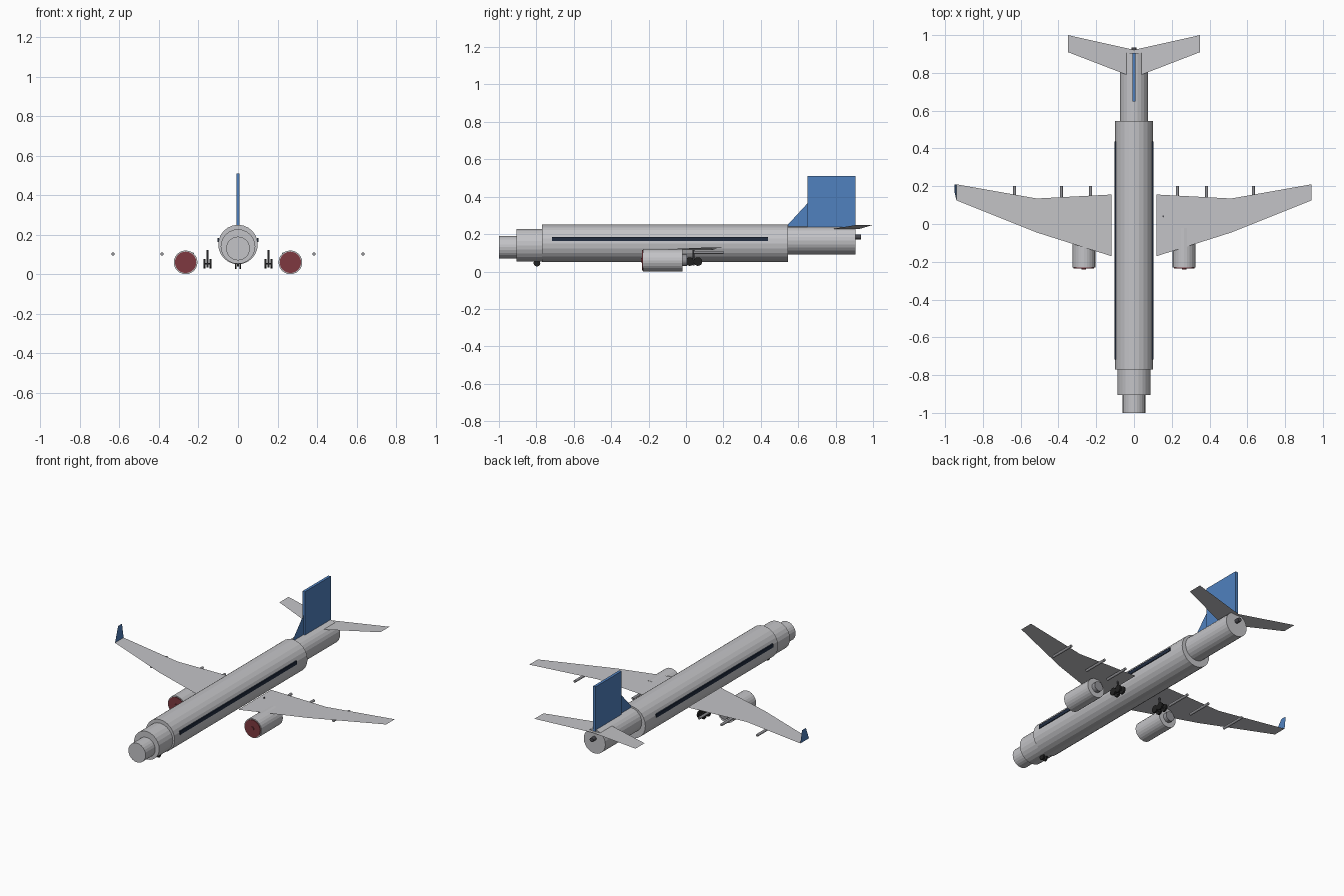
import bpy
import bmesh
from math import radians
from mathutils import Matrix, Vector

old = bpy.data.objects.get("Cube")
if old:
    bpy.data.objects.remove(old, do_unlink=True)


def material(name, rgb):
    m = bpy.data.materials.new(name)
    m.use_nodes = True
    m.diffuse_color = (*rgb, 1)
    bsdf = next(n for n in m.node_tree.nodes if n.type == 'BSDF_PRINCIPLED')
    bsdf.inputs["Base Color"].default_value = (*rgb, 1)
    return m


PALE = material("pale_grey", (0.55, 0.55, 0.57))
METAL = material("mid_grey", (0.3, 0.3, 0.32))
BLUE = material("tail_blue", (0.08, 0.22, 0.52))
NAVY = material("window_navy", (0.015, 0.025, 0.05))
RED = material("fan_maroon", (0.21, 0.04, 0.05))
DARK = material("dark_grey", (0.07, 0.07, 0.08))
BLACK = material("tyre_black", (0.015, 0.015, 0.015))

SIDES = (("left", 1), ("right", -1))
AXIS_TURN = {
    "X": Matrix.Rotation(radians(90), 4, 'Y'),
    "Y": Matrix.Rotation(radians(90), 4, 'X'),
    "Z": Matrix.Identity(4),
}


def finish(name, bm, mat):
    mesh = bpy.data.meshes.new(name)
    bm.to_mesh(mesh)
    bm.free()
    mesh.materials.append(mat)
    ob = bpy.data.objects.new(name, mesh)
    bpy.context.collection.objects.link(ob)
    return ob


def cylinder(name, centre, radius, length, axis, mat, sides=24):
    bm = bmesh.new()
    bmesh.ops.create_cone(bm, cap_ends=True, segments=sides, radius1=radius,
                          radius2=radius, depth=length,
                          matrix=Matrix.Translation(centre) @ AXIS_TURN[axis])
    return finish(name, bm, mat)


def tube(name, x, z, radius, y0, y1, mat, sides=24):
    return cylinder(name, (x, (y0 + y1) / 2, z), radius, y1 - y0, "Y", mat, sides)


def box(name, centre, size, mat):
    bm = bmesh.new()
    bmesh.ops.create_cube(bm, size=1, matrix=Matrix.Translation(centre)
                          @ Matrix.Diagonal((*size, 1)))
    return finish(name, bm, mat)


def sheet(name, points, mat):
    bm = bmesh.new()
    face = bm.faces.new([bm.verts.new(p) for p in points])
    face.normal_update()
    if face.normal.dot(Vector((0, 0, 1))) < 0:
        face.normal_flip()
    return finish(name, bm, mat)


# Stepped fuselage
tube("nose", 0, 0.13, 0.06, -1.0, -0.9, PALE)
tube("cockpit_section", 0, 0.14, 0.0875, -0.905, -0.765, PALE)
tube("cabin", 0, 0.15, 0.1, -0.77, 0.545, PALE)
tube("tail_section", 0, 0.165, 0.075, 0.54, 0.905, PALE)
tube("tail_exhaust", 0, 0.185, 0.013, 0.89, 0.935, DARK, 12)

# Upright fin with a thin dorsal fillet
box("fin", (0, 0.778, 0.37), (0.017, 0.257, 0.28), BLUE)
sheet("dorsal_fillet", [(0, 0.535, 0.24), (0, 0.65, 0.24), (0, 0.65, 0.365)], BLUE)

# Plan outlines of the lifting surfaces, as span and chord positions
WING = [(0.12, -0.17), (0.515, -0.045), (0.94, 0.125),
        (0.94, 0.21), (0.515, 0.135), (0.12, 0.156)]
STABILISER = [(0, 0.775), (0.35, 0.91), (0.35, 1.0), (0, 0.922)]

for side, s in SIDES:
    # Wing and tailplane sheets with slight dihedral
    root = 0.113 if s > 0 else 0.122
    slope = 0.017
    sheet(side + "_wing", [(s * x, y, root + slope * x) for x, y in WING], PALE)
    sheet(side + "_stabiliser",
          [(s * x, y, 0.226 + 0.066 * x) for x, y in STABILISER], PALE)

    # Window band
    box(side + "_window_band", (s * 0.099, -0.14, 0.173),
        (0.008, 1.155, 0.022), NAVY)

    # Engine
    ex, ez = s * 0.265, 0.06
    tube(side + "_engine", ex, ez, 0.06, -0.23, -0.02, PALE)
    tube(side + "_fan", ex, ez, 0.054, -0.235, -0.228, RED)
    tube(side + "_spinner", ex, ez, 0.012, -0.241, -0.23, RED, 12)
    tube(side + "_exhaust", ex, ez, 0.03, -0.03, 0.005, METAL, 16)

    # Flap fairings
    for i, x in enumerate((0.23, 0.385, 0.632)):
        tube(f"{side}_flap_fairing_{i + 1}", s * x, 0.102, 0.008,
             0.04, 0.2, METAL, 12)

    # Main gear
    gx = s * 0.155
    cylinder(side + "_gear_strut", (gx, 0.04, 0.078), 0.005, 0.09, "Z", DARK, 10)
    tube(side + "_gear_beam", gx, 0.053, 0.006, 0.02, 0.065, DARK, 10)
    for row, y in (("front", 0.02), ("rear", 0.064)):
        cylinder(f"{side}_{row}_axle", (gx, y, 0.053), 0.004, 0.03, "X", DARK, 8)
        for place, dx in (("inner", -0.015), ("outer", 0.015)):
            cylinder(f"{side}_{row}_{place}_wheel", (gx + s * dx, y, 0.053),
                     0.023, 0.01, "X", BLACK, 16)

    # Nose wheels
    cylinder(side + "_nose_wheel", (s * 0.011, -0.797, 0.045),
             0.018, 0.008, "X", BLACK, 16)

cylinder("nose_gear_strut", (0, -0.797, 0.06), 0.005, 0.04, "Z", DARK, 10)

# Single winglet on the right tip
tip = 0.122 + 0.017 * 0.94
sheet("right_winglet", [(-0.94, 0.125, tip), (-0.94, 0.21, tip),
                        (-0.95, 0.208, tip + 0.085), (-0.95, 0.17, tip + 0.085)], BLUE)
